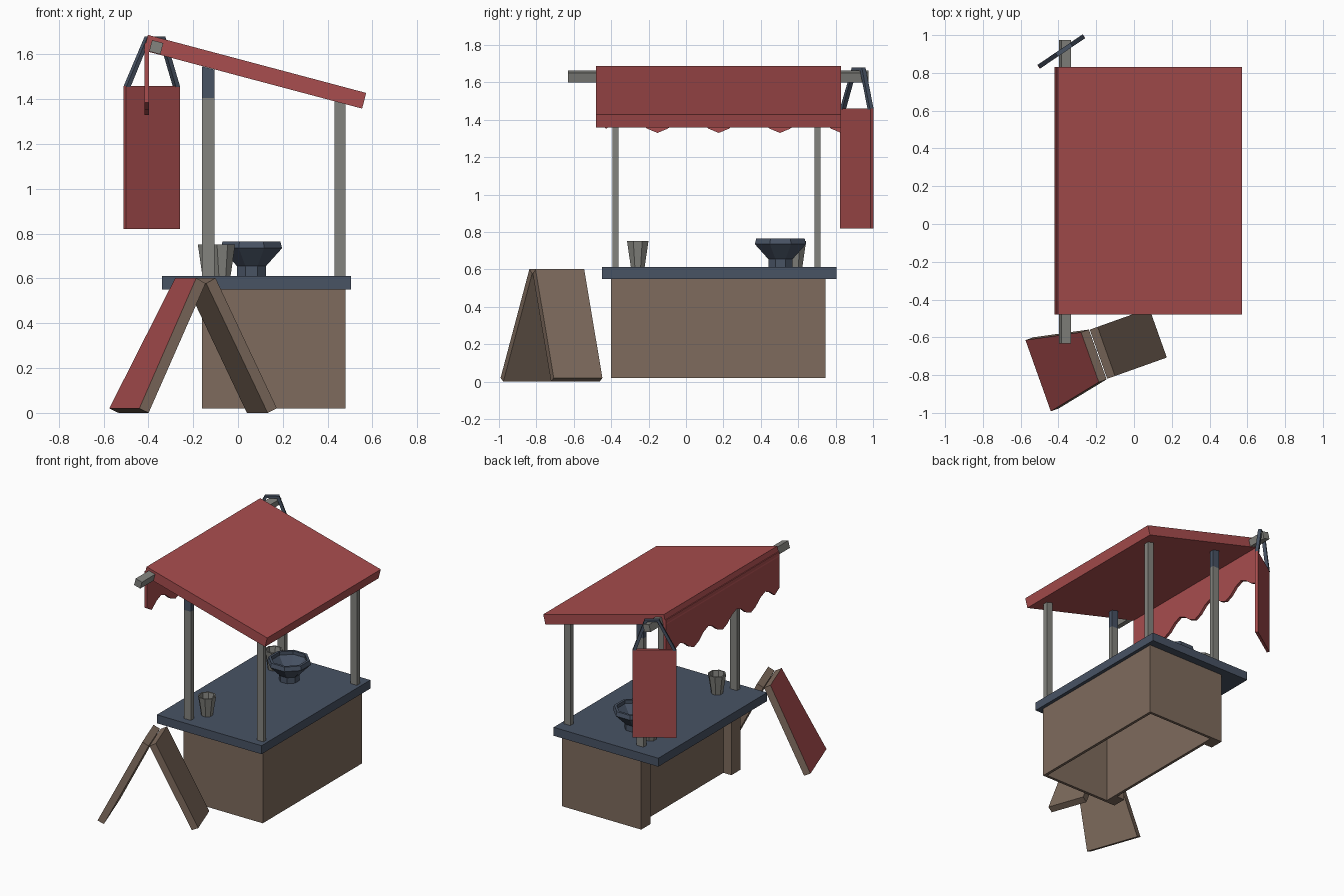
import bpy, bmesh, math
from mathutils import Vector, Matrix

if "Cube" in bpy.data.objects:
    bpy.data.objects.remove(bpy.data.objects["Cube"])


def material(name, srgb):
    m = bpy.data.materials.new(name)
    lin = [(c / 255 / 12.92) if c < 11 else ((c / 255 + 0.055) / 1.055) ** 2.4 for c in srgb]
    m.diffuse_color = (*lin, 1)
    m.use_nodes = True
    m.node_tree.nodes["Principled BSDF"].inputs["Base Color"].default_value = m.diffuse_color
    return m


RED = material("red cloth", (168, 77, 78))
BROWN = material("brown wood", (126, 107, 93))
BLUE = material("slate blue", (72, 83, 100))
GRAY = material("gray metal", (132, 132, 127))


def finish(name, bm, *mats):
    bmesh.ops.recalc_face_normals(bm, faces=bm.faces)
    me = bpy.data.meshes.new(name)
    bm.to_mesh(me)
    bm.free()
    for m in mats:
        me.materials.append(m)
    ob = bpy.data.objects.new(name, me)
    bpy.context.collection.objects.link(ob)
    return ob


def box(name, x, y, z, mat):
    """Box from (min, max) ranges."""
    bm = bmesh.new()
    bmesh.ops.create_cube(bm, size=1)
    for v in bm.verts:
        v.co = [r[0] if c < 0 else r[1] for c, r in zip(v.co, (x, y, z))]
    return finish(name, bm, mat)


def loft(name, ring_a, ring_b, *mats):
    """Solid between two matching outlines."""
    bm = bmesh.new()
    a = [bm.verts.new(p) for p in ring_a]
    b = [bm.verts.new(p) for p in ring_b]
    n = len(a)
    bm.faces.new(a)
    bm.faces.new(b)
    for i in range(n):
        bm.faces.new((a[i], a[(i + 1) % n], b[(i + 1) % n], b[i]))
    return finish(name, bm, *mats)


def along_y(name, profile, y0, y1, mat):
    return loft(name, [(x, y0, z) for x, z in profile], [(x, y1, z) for x, z in profile], mat)


def lathe(name, profile, center, sides, mat):
    """Low-poly vessel; the profile runs from outer base to inner base."""
    bm = bmesh.new()
    rings = []
    for r, z in profile:
        rings.append([bm.verts.new((center[0] + r * math.cos(t), center[1] + r * math.sin(t), z))
                      for t in [(i + 0.5) * math.tau / sides for i in range(sides)]])
    for a, b in zip(rings, rings[1:]):
        for i in range(sides):
            j = (i + 1) % sides
            bm.faces.new((a[i], a[j], b[j], b[i]))
    bm.faces.new(rings[0])
    bm.faces.new(rings[-1])
    return finish(name, bm, mat)


# Counter: hollow cabinet, open underneath, with a recessed back between two legs
Z = (0.02, 0.55)
box("counter_front_panel", (0.46, 0.48), (-0.40, 0.745), Z, BROWN)
box("counter_left_panel", (-0.095, 0.46), (-0.40, -0.38), Z, BROWN)
box("counter_right_panel", (-0.095, 0.46), (0.725, 0.745), Z, BROWN)
box("counter_back_panel", (-0.095, -0.075), (-0.38, 0.725), Z, BROWN)
box("counter_left_leg", (-0.16, -0.095), (-0.40, -0.295), Z, BROWN)
box("counter_right_leg", (-0.16, -0.095), (0.64, 0.745), Z, BROWN)
box("counter_top", (-0.34, 0.505), (-0.45, 0.805), (0.55, 0.612), BLUE)


# Canopy slab
def under(x):
    """Height of the canopy underside."""
    return 1.615 - 0.263 * (x + 0.42)


along_y("canopy", [(-0.402, 1.687), (0.572, 1.428), (0.554, 1.358), (-0.42, 1.617)], -0.48, 0.83, RED)

# Posts, the rear pair with slate caps
for side, y in (("left", -0.377), ("right", 0.703)):
    y0, y1 = y - 0.017, y + 0.017
    box(side + "_rear_post", (-0.16, -0.105), (y0, y1), (0.61, 1.405), GRAY)
    along_y(side + "_rear_post_cap", [(-0.16, 1.405), (-0.105, 1.405), (-0.105, under(-0.105)), (-0.16, under(-0.16))],
            y0, y1, BLUE)
    along_y(side + "_front_post", [(0.43, 0.61), (0.48, 0.61), (0.48, under(0.48)), (0.43, under(0.43))], y0, y1, GRAY)

# Scalloped valance at the high edge
N = 24
edge = [(-0.48 + 1.31 * i / N, 1.375 - 0.045 * math.cos(math.tau * 4 * i / N)) for i in range(N + 1)]
edge[0] = (-0.48, 1.385)
outline = edge + [(0.83, 1.65), (-0.48, 1.65)]
loft("valance", [(-0.418, y, z) for y, z in outline], [(-0.398, y, z) for y, z in outline], RED)

# Ridge beam, turned with the canopy slope
tilt = Matrix.Rotation(math.radians(-15), 2)
square = [tilt @ Vector(p) * 0.026 for p in ((-1, -1), (1, -1), (1, 1), (-1, 1))]
along_y("ridge_beam", [(p.x - 0.365, p.y + 1.632) for p in square], -0.632, 0.975, GRAY)

# Hanging banner and its strap, both turned about the beam
turn = Matrix.Translation((-0.385, 0.913, 0)) @ Matrix.Rotation(math.radians(34), 4, 'Z')


def turned(points, t):
    return [turn @ Vector((u, t, z)) for u, z in points]


panel = [(-0.145, 0.82), (0.145, 0.82), (0.145, 1.46), (-0.145, 1.46)]
loft("banner", turned(panel, -0.01), turned(panel, 0.01), RED)
strap = [(-0.145, 1.455), (-0.03, 1.68), (0.065, 1.68), (0.145, 1.455),
         (0.122, 1.455), (0.048, 1.665), (-0.018, 1.665), (-0.122, 1.455)]
loft("banner_strap", turned(strap, -0.012), turned(strap, 0.012), BLUE)

# Folding board sign: section in (spread, height), half widths at top and bottom
place = Matrix.Translation((-0.19, -0.69, 0)) @ Matrix.Rotation(math.radians(19.6), 4, 'Z')


def sign_board(name, sign, half_bottom, half_top, *mats):
    section = [(-0.337, 0.02, half_bottom), (-0.293, 0.0, half_bottom),
               (-0.002, 0.578, half_top), (-0.046, 0.602, half_top)]
    ends = [[place @ Vector((-sign * u, s * h, z)) for u, z, h in section] for s in (-1, 1)]
    return loft(name, *ends, *mats)


face_board = sign_board("sign_face_board", -1 * -1, 0.2, 0.14, BROWN, RED)
sign_board("sign_rear_board", -1, 0.138, 0.138, BROWN)
face_board.data.transform(place.inverted())
face_board.data.transform(Matrix.Scale(-1, 4, (1, 0, 0)))
face_board.data.flip_normals()
face_board.data.transform(place)
for p in face_board.data.polygons:  # outer face is red
    if p.normal.x < -0.5 and p.normal.z > 0.2:
        p.material_index = 1
rear = bpy.data.objects["sign_rear_board"]
rear.data.transform(place @ Matrix.Scale(-1, 4, (1, 0, 0)) @ place.inverted())
rear.data.flip_normals()

# Bowl and cups
lathe("bowl", [(0.07, 0.612), (0.07, 0.655), (0.148, 0.735), (0.14, 0.765), (0.122, 0.765), (0.122, 0.74),
               (0.06, 0.67)], (0.06, 0.505), 8, BLUE)
for i, c in enumerate(((-0.07, -0.258), (-0.122, 0.585))):
    lathe(f"cup_{i + 1}", [(0.04, 0.612), (0.062, 0.752), (0.052, 0.752), (0.035, 0.635)], c, 8, GRAY)
